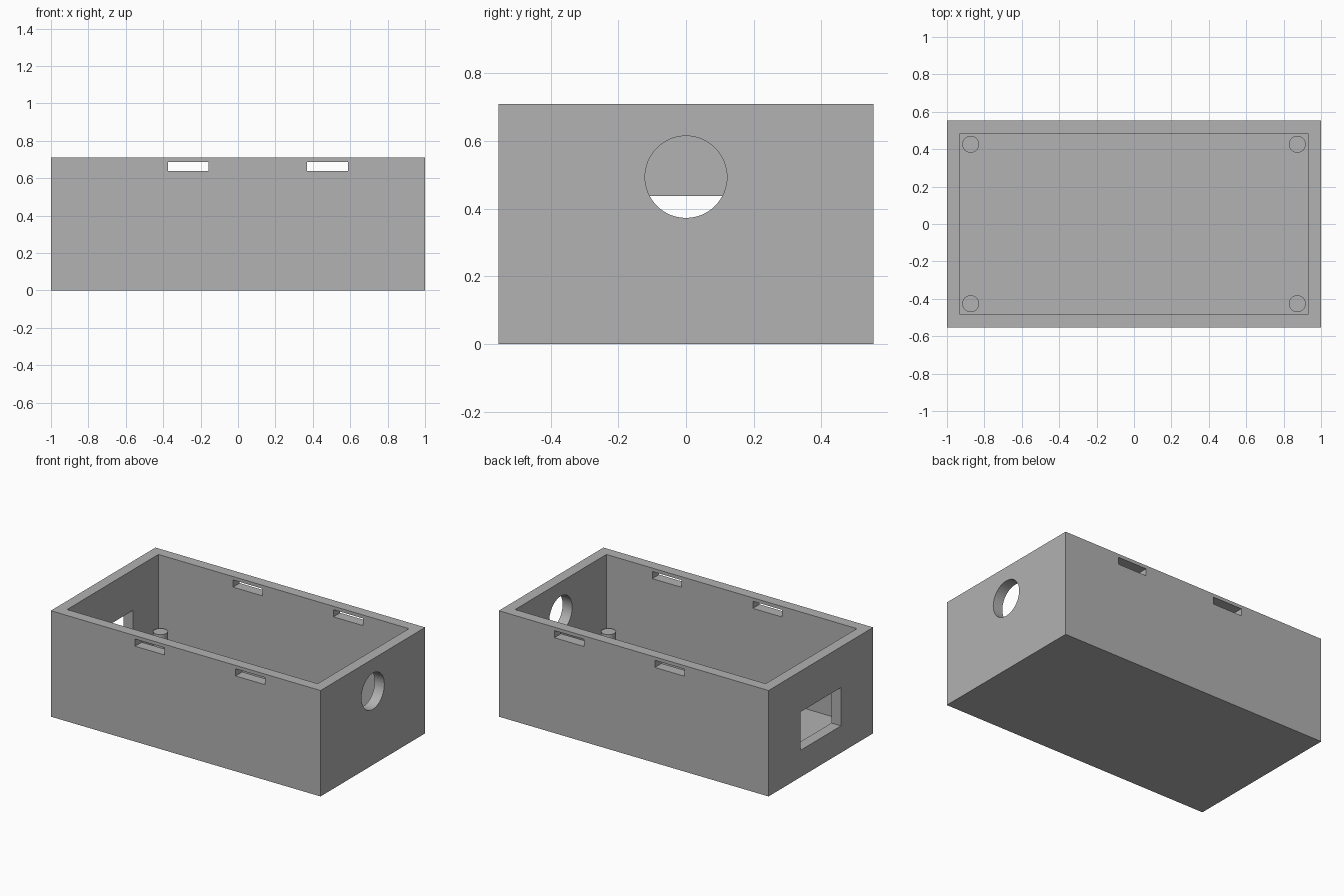
import bpy
import math

if "Cube" in bpy.data.objects:
    bpy.data.objects.remove(bpy.data.objects["Cube"], do_unlink=True)

HALF_X, HALF_Y, HEIGHT = 1.0, 0.554, 0.71
WALL = 0.071

grey = bpy.data.materials.new("plain_grey")
grey.use_nodes = True
colour = (0.445, 0.445, 0.445, 1)
grey.diffuse_color = colour
grey.node_tree.nodes["Principled BSDF"].inputs["Base Color"].default_value = colour


def finish(obj, name):
    obj.name = name
    obj.data.materials.clear()
    obj.data.materials.append(grey)
    return obj


def box(name, x, y, z):
    """Box spanning the given (low, high) ranges."""
    spans = (x, y, z)
    bpy.ops.mesh.primitive_cube_add(size=1, location=[(a + b) / 2 for a, b in spans])
    obj = bpy.context.object
    obj.scale = [b - a for a, b in spans]
    bpy.ops.object.transform_apply(location=True, rotation=True, scale=True)
    return finish(obj, name)


def cylinder(name, radius, depth, location, rotation=(0, 0, 0)):
    bpy.ops.mesh.primitive_cylinder_add(vertices=64, radius=radius, depth=depth,
                                        location=location, rotation=rotation)
    bpy.ops.object.transform_apply(location=True, rotation=True, scale=True)
    return finish(bpy.context.object, name)


def smooth(obj):
    bpy.ops.object.select_all(action="DESELECT")
    obj.select_set(True)
    bpy.context.view_layer.objects.active = obj
    bpy.ops.object.shade_smooth_by_angle(angle=math.radians(30))


def cut(target, cutter):
    cutter.hide_render = True
    mod = target.modifiers.new("cut", "BOOLEAN")
    mod.operation = "DIFFERENCE"
    mod.solver = "EXACT"
    mod.object = cutter
    bpy.context.view_layer.objects.active = target
    bpy.ops.object.modifier_apply(modifier=mod.name)
    bpy.data.objects.remove(cutter, do_unlink=True)


# Open-topped case with a hollow interior
case = box("case", (-HALF_X, HALF_X), (-HALF_Y, HALF_Y), (0, HEIGHT))
inner_x, inner_y = HALF_X - WALL, HALF_Y - WALL
cut(case, box("cavity", (-inner_x, inner_x), (-inner_y, inner_y), (WALL, HEIGHT + 0.2)))

# Lid clip slots through the front and back walls
for start in (-0.375, 0.37):
    cut(case, box("slot", (start, start + 0.218), (-0.8, 0.8), (0.639, 0.687)))

# Round cable hole on the left wall, rectangular port on the other end
cut(case, cylinder("round_hole", 0.121, 0.4, (HALF_X, 0, 0.494), (0, math.pi / 2, 0)))
cut(case, box("port", (-1.2, -0.85), (-0.213, 0.213), (0.18, 0.437)))
smooth(case)

# Mounting posts in the four corners
for side, sx in (("left", 1), ("right", -1)):
    for end, sy in (("front", -1), ("back", 1)):
        post = cylinder(f"{end}_{side}_post", 0.045, 0.19, (0.873 * sx, 0.426 * sy, 0.135))
        smooth(post)
